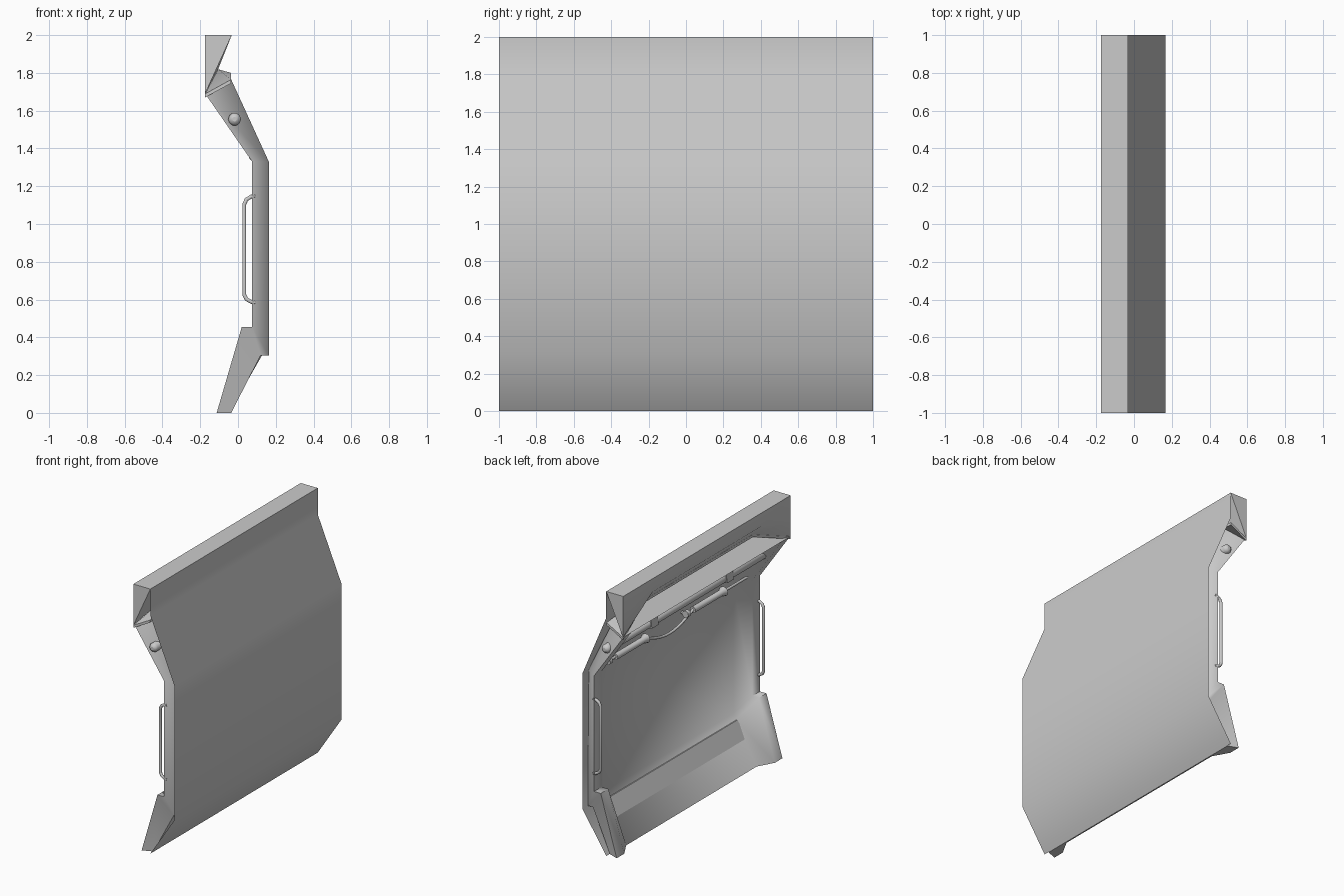
import bpy, bmesh, math

if "Cube" in bpy.data.objects:
    bpy.data.objects.remove(bpy.data.objects["Cube"])


def finish(obj, angle=40):
    bpy.ops.object.select_all(action='DESELECT')
    obj.select_set(True)
    bpy.context.view_layer.objects.active = obj
    bpy.ops.object.shade_smooth_by_angle(angle=math.radians(angle))
    return obj


def loft(name, rows, angle=40, closed=True):
    """Skin a list of equal-length rows; closed rows are capped at both ends."""
    bm = bmesh.new()
    rows = [[bm.verts.new(p) for p in r] for r in rows]
    n = len(rows[0])
    for a, b in zip(rows, rows[1:]):
        for i in range(n if closed else n - 1):
            j = (i + 1) % n
            bm.faces.new((a[i], a[j], b[j], b[i]))
    if closed:
        bm.faces.new(rows[0])
        bm.faces.new(rows[-1][::-1])
    bmesh.ops.triangulate(bm, faces=[f for f in bm.faces if len(f.verts) > 4])
    if closed:
        bmesh.ops.recalc_face_normals(bm, faces=bm.faces)
    mesh = bpy.data.meshes.new(name)
    bm.to_mesh(mesh)
    bm.free()
    obj = bpy.data.objects.new(name, mesh)
    bpy.context.collection.objects.link(obj)
    return finish(obj, angle)


def tube(name, points, radius, radii=None):
    """Round bar along a path, as a capped curve converted to mesh."""
    cu = bpy.data.curves.new(name, 'CURVE')
    cu.dimensions = '3D'
    cu.bevel_depth = radius
    cu.bevel_resolution = 3
    cu.use_fill_caps = True
    sp = cu.splines.new('POLY')
    sp.points.add(len(points) - 1)
    for i, p in enumerate(points):
        sp.points[i].co = (*p, 1)
        if radii:
            sp.points[i].radius = radii[i]
    obj = bpy.data.objects.new(name, cu)
    bpy.context.collection.objects.link(obj)
    bpy.ops.object.select_all(action='DESELECT')
    obj.select_set(True)
    bpy.context.view_layer.objects.active = obj
    bpy.ops.object.convert(target='MESH')
    return finish(bpy.context.object)


# Outer skin: one thin folded sheet over the whole back
skin = [(-.033, 0), (.167, .305), (.167, 1.325), (-.033, 1.80), (-.033, 2)]
loft("outer_skin", [[(x, -1, z), (x, 1, z)] for x, z in skin], 60, closed=False)

# Frame and recessed panel, just inside the skin
# each station: back (x, z), frame front (x, z), recessed panel (x, z), side inset
stations = [
    ((-.036, 1.765), (-.174, 1.69), (-.050, 1.765), .90),
    ((.163, 1.33), (.075, 1.33), (.150, 1.33), .93),
    ((.163, .305), (.075, .455), (.150, .35), .94),
    ((.120, .305), (.020, .455), (.130, .31), .94),
    ((-.036, 0), (-.113, 0), (-.046, 0), .96),
]
rings = []
for o, f, p, side in stations:
    half = [(o, side), (f, .99), (f, .90), (p, .78)]
    ring = [(c[0], y, c[1]) for c, y in half]
    ring += [(x, -y, z) for x, y, z in reversed(ring)]
    rings.append(ring)
loft("wall_frame", rings, 60)

# Top beam and its underside lip, dropping to a gusset at both ends
beam, soffit = [], []
for y, shoulder, lip in ((-1, 1.80, (-.174, 1.69)), (-.65, 1.90, (-.105, 1.82)),
                         (.65, 1.90, (-.105, 1.82)), (1, 1.80, (-.174, 1.69))):
    beam.append([(-.033, y, 2), (-.175, y, 2), (-.175, y, shoulder), (lip[0], y, lip[1])])
    back = 1.80 if abs(y) < 1 else 1.765
    soffit.append([(-.036, y, back), (lip[0], y, lip[1] - .001),
                   (lip[0], y, lip[1] - .02), (-.036, y, back - .02)])
loft("top_beam", beam, 60)
loft("beam_soffit", soffit)

# Upper pipe with rounded ends
px, pz, pr = -.018, 1.555, .034
ends = [(1.0, .35), (.994, .75), (.98, 1)]
prof = ends + [(-y, r) for y, r in reversed(ends)]
tube("upper_pipe", [(px, y, pz) for y, r in prof], pr, [r for y, r in prof])

# Wedge brackets holding the pipe
for s in (-1, 1):
    tri = [(-.058, 1.53), (.07, 1.51), (-.045, 1.64)]
    loft("pipe_bracket", [[(x, s * .45 + d, z) for x, z in tri] for d in (-.04, .04)], 20)

# Lower cable sagging between its sleeves
cx, cz = .09, 1.365
cable = [(cx, .9, cz), (cx, .35, cz)]
for i in range(1, 12):
    t = i / 12
    cable.append((cx, .35 - .56 * t, cz - .07 * math.sin(math.pi * t)))
cable += [(cx, -.21, cz), (cx, -.58, cz), (cx, -.86, cz)]
tube("cable", cable, .010)

# Cable sleeves with flared ends, and clips
for y0, y1 in ((.72, .35), (-.21, -.58)):
    tube("cable_sleeve", [(cx, y0, cz), (cx, y1 + .04, cz), (cx, y1, cz)], .024, [1, 1, 1.5])
    tube("cable_clip", [(cx, y0 + .09, cz), (cx, y0 + .06, cz)], .026)
    tube("clip_stem", [(cx, y0 + .075, cz), (.128, y0 + .075, cz)], .012)

# Grab handles on both side frames
for s in (-1, 1):
    path = [(.09, .585), (.07, .588), (.045, .602), (.033, .625),
            (.033, 1.105), (.045, 1.13), (.07, 1.145), (.09, 1.148)]
    tube("grab_handle", [(x, s * .975, z) for x, z in path], .011)
